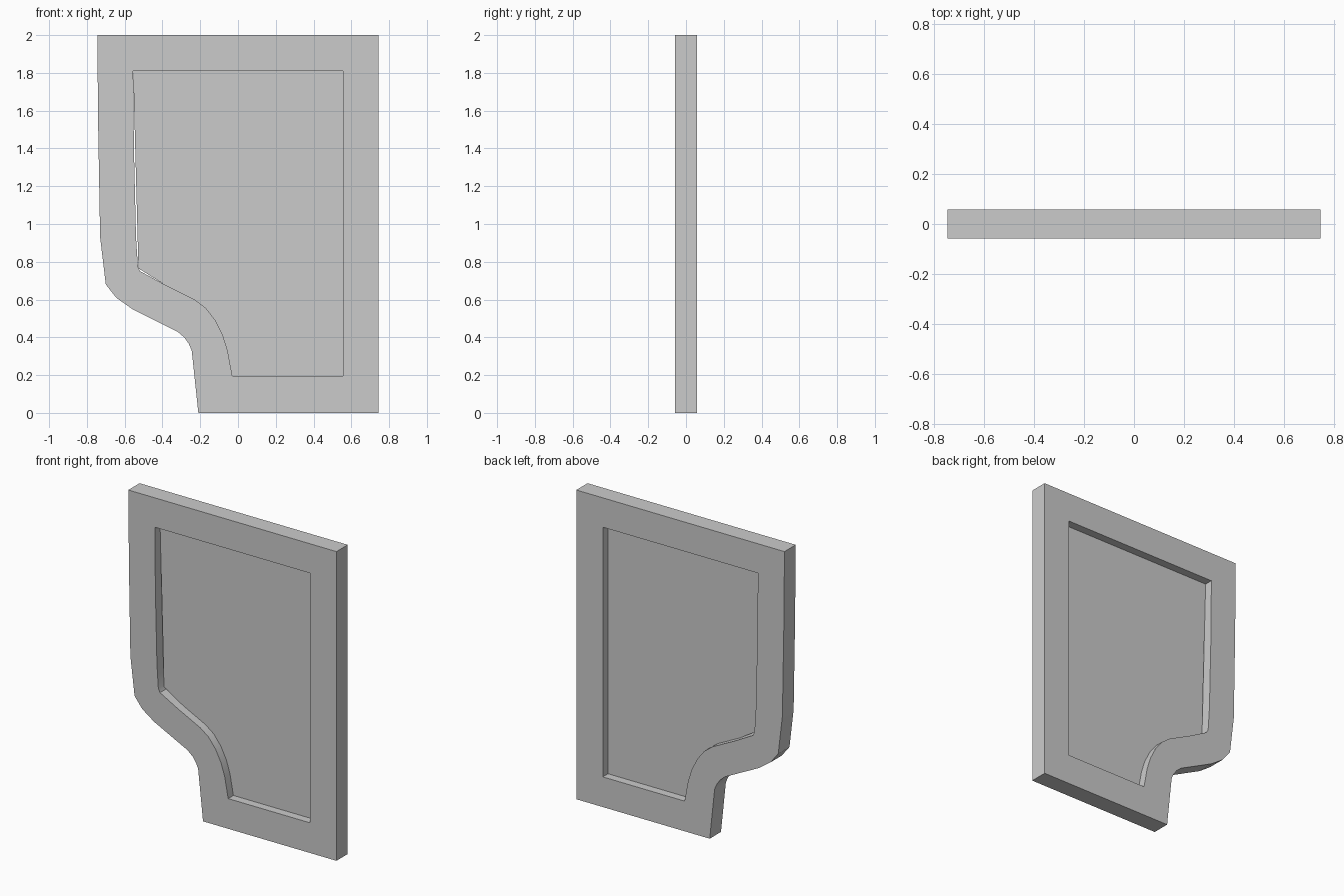
import bpy, bmesh, math

if "Cube" in bpy.data.objects:
    bpy.data.objects.remove(bpy.data.objects["Cube"])

# Paired outline points (outer x, z, inner x, z) running round the frame
PAIRS = [
    (-0.745, 2.0, -0.555, 1.81), (-0.74, 1.5, -0.551, 1.4),
    (-0.73, 0.93, -0.54, 0.93), (-0.70, 0.68, -0.53, 0.775),
    (-0.645, 0.61, -0.518, 0.75), (-0.56, 0.55, -0.39, 0.68),
    (-0.44, 0.49, -0.23, 0.60), (-0.32, 0.43, -0.17, 0.555),
    (-0.285, 0.40, -0.12, 0.49), (-0.26, 0.365, -0.08, 0.41),
    (-0.245, 0.33, -0.055, 0.33), (-0.21, 0.0, -0.03, 0.195),
    (0.745, 0.0, 0.555, 0.195), (0.745, 2.0, 0.555, 1.81),
]
OUTER = [p[:2] for p in PAIRS]
INNER = [p[2:] for p in PAIRS]
# The pane is cut a little straighter than the frame opening
PANE = INNER[:1] + [(-0.527, 0.765)] + INNER[5:]


def slab(name, points, faces, depth):
    """Flat faces in the xz plane, extruded symmetrically about y = 0."""
    bm = bmesh.new()
    verts = [bm.verts.new((x, -depth / 2, z)) for x, z in points]
    for f in faces:
        bm.faces.new([verts[i] for i in f])
    ext = bmesh.ops.extrude_face_region(bm, geom=bm.faces[:], use_keep_orig=True)
    moved = [g for g in ext["geom"] if isinstance(g, bmesh.types.BMVert)]
    bmesh.ops.translate(bm, verts=moved, vec=(0, depth, 0))
    bmesh.ops.recalc_face_normals(bm, faces=bm.faces[:])
    mesh = bpy.data.meshes.new(name)
    bm.to_mesh(mesh)
    bm.free()
    obj = bpy.data.objects.new(name, mesh)
    bpy.context.collection.objects.link(obj)
    bpy.ops.object.select_all(action="DESELECT")
    obj.select_set(True)
    bpy.context.view_layer.objects.active = obj
    bpy.ops.object.shade_smooth_by_angle(angle=math.radians(25))
    return obj


# Window frame: a ring of quads between the two outlines
n = len(PAIRS)
ring = [(i, (i + 1) % n, n + (i + 1) % n, n + i) for i in range(n)]
slab("window_frame", OUTER + INNER, ring, 0.115)

# Thin pane set at mid depth
slab("window_pane", PANE, [range(len(PANE))], 0.008)
